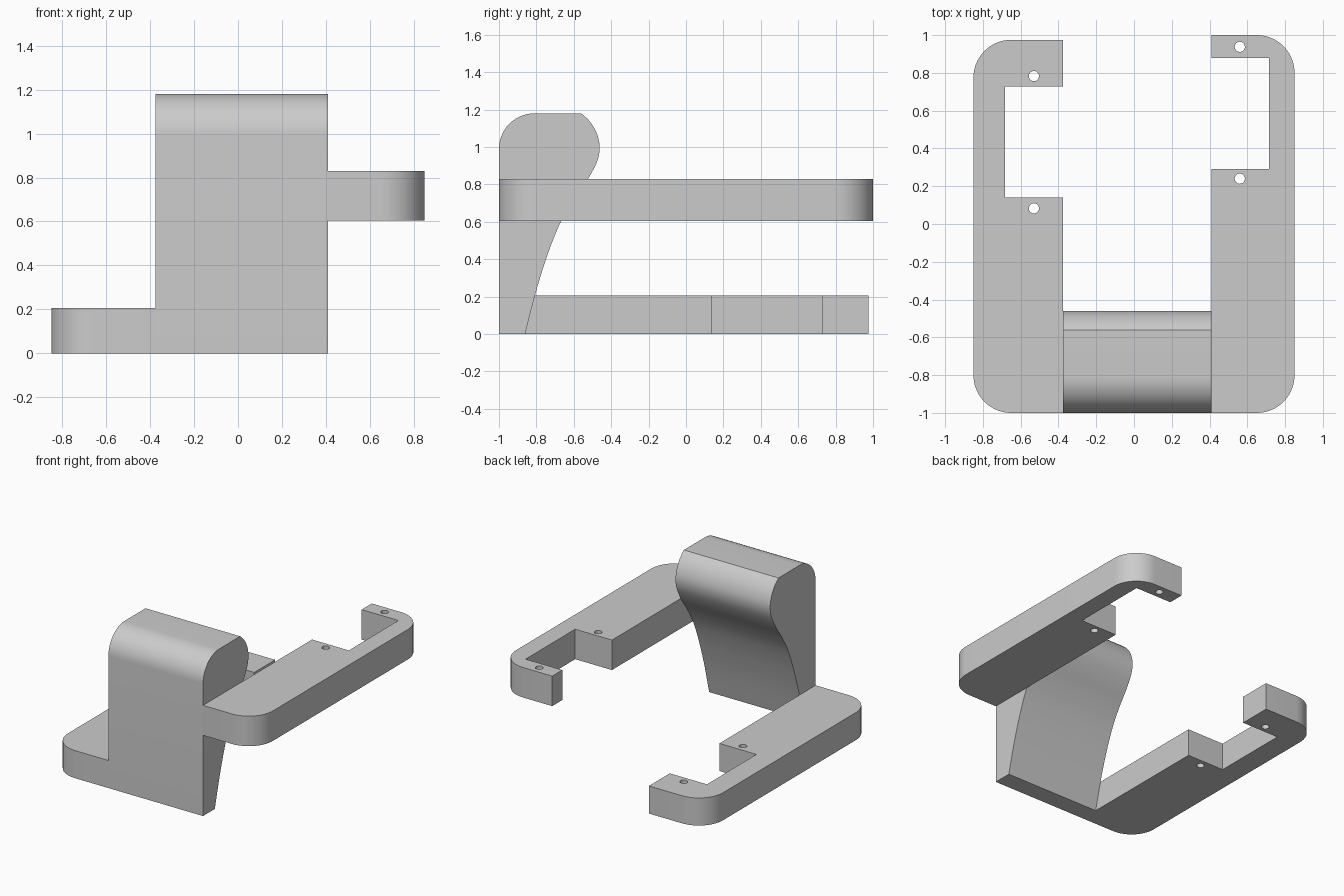
import bpy, bmesh, math
from mathutils import Vector

if "Cube" in bpy.data.objects:
    bpy.data.objects.remove(bpy.data.objects["Cube"])

grey = bpy.data.materials.new("light grey")
grey.diffuse_color = (0.6, 0.6, 0.6, 1)
grey.use_nodes = True
grey.node_tree.nodes["Principled BSDF"].inputs["Base Color"].default_value = grey.diffuse_color


def arc(cx, cy, r, a0, a1, n=14):
    return [(cx + r * math.cos(math.radians(a0 + (a1 - a0) * i / n)),
             cy + r * math.sin(math.radians(a0 + (a1 - a0) * i / n))) for i in range(n + 1)]


def spline(pts, n=4):
    # smooth curve through the points
    p = [Vector(q) for q in pts]
    p = [2 * p[0] - p[1]] + p + [2 * p[-1] - p[-2]]
    out = []
    for i in range(1, len(p) - 2):
        a, b, c, d = p[i - 1:i + 3]
        for k in range(n):
            t = k / n
            out.append(tuple(0.5 * (2 * b + (c - a) * t + (2 * a - 5 * b + 4 * c - d) * t * t
                                    + (3 * b - a - 3 * c + d) * t ** 3)))
    return out + [tuple(pts[-1])]


def extrude(name, loops, place, depth):
    # fill the outer loop minus the hole loops, then extrude
    bm = bmesh.new()
    edges = []
    for loop in loops:
        vs = [bm.verts.new(place(*p)) for p in loop]
        edges += [bm.edges.new((vs[i - 1], vs[i])) for i in range(len(vs))]
    if len(loops) == 1:
        bm.faces.new(vs)
    else:
        bmesh.ops.triangle_fill(bm, edges=edges, use_beauty=True, normal=(0, 0, 1))
    res = bmesh.ops.extrude_face_region(bm, geom=bm.faces[:], use_keep_orig=True)
    bmesh.ops.translate(bm, vec=depth,
                        verts=[g for g in res["geom"] if isinstance(g, bmesh.types.BMVert)])
    bmesh.ops.recalc_face_normals(bm, faces=bm.faces[:])
    for f in bm.faces:
        f.smooth = True
    me = bpy.data.meshes.new(name)
    bm.to_mesh(me)
    bm.free()
    me.set_sharp_from_angle(angle=math.radians(25))
    me.materials.append(grey)
    ob = bpy.data.objects.new(name, me)
    bpy.context.collection.objects.link(ob)


# central upright with rounded head and curved back
back = spline([(-0.56, 1.18), (-0.517, 1.14), (-0.482, 1.085), (-0.463, 1.02), (-0.465, 0.96),
               (-0.485, 0.90), (-0.53, 0.82), (-0.60, 0.72), (-0.667, 0.605), (-0.72, 0.48),
               (-0.765, 0.35), (-0.808, 0.205), (-0.86, 0)])
profile = [(-1, 0)] + arc(-0.81, 0.99, 0.19, 180, 90) + back
extrude("upright", [profile], lambda y, z: (-0.375, y, z), (0.785, 0, 0))


def arm(name, side, inner, wall, end, n0, n1, hole_x, hole_ys, z0, z1):
    # rounded C-shaped bar with a notch and two through holes
    r, w = 0.2, 0.85
    outer = ([(inner, -1)] + arc(w - r, -1 + r, r, -90, 0) + arc(w - r, end - r, r, 0, 90)
             + [(inner, end), (inner, n1), (wall, n1), (wall, n0), (inner, n0)])
    holes = [arc(hole_x, y, 0.027, 0, 345, 23) for y in hole_ys]
    extrude(name, [outer] + holes, lambda x, y: (side * x, y, z0), (0, 0, z1 - z0))


arm("lower_left_arm", -1, 0.375, 0.683, 0.975, 0.14, 0.728, 0.53, (0.083, 0.783), 0, 0.207)
arm("upper_right_arm", 1, 0.41, 0.715, 1.0, 0.292, 0.88, 0.56, (0.24, 0.938), 0.605, 0.83)
